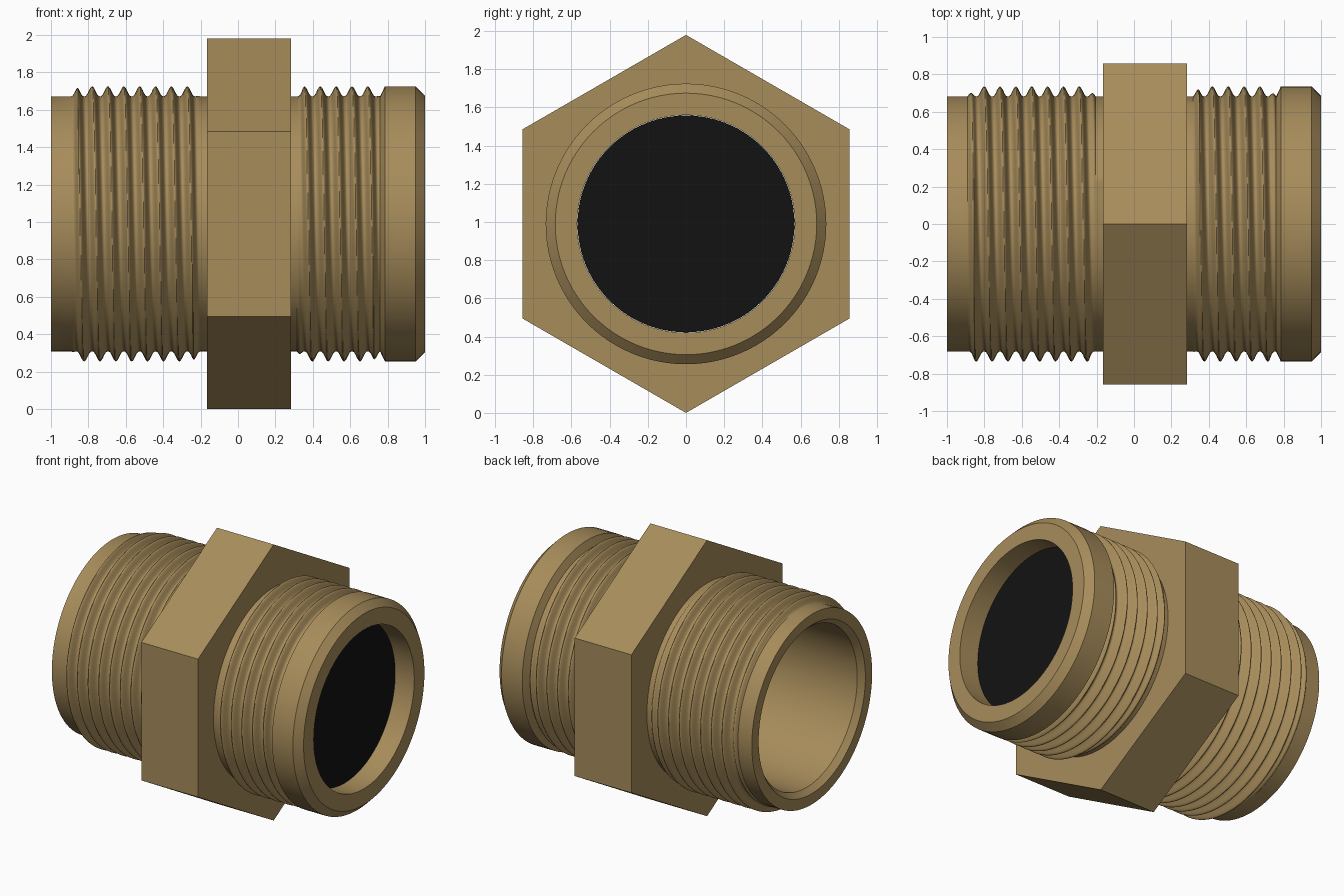
import bpy, bmesh
from math import sin, cos, pi, radians

if "Cube" in bpy.data.objects:
    bpy.data.objects.remove(bpy.data.objects["Cube"])

AXIS_Z = 0.99     # height of the pipe axis
PITCH = 0.0848    # thread pitch
ROOT = 0.682      # thread root radius
CREST = 0.735     # thread crest radius


def material(name, rgb):
    m = bpy.data.materials.new(name)
    m.diffuse_color = (*rgb, 1)
    m.use_nodes = True
    m.node_tree.nodes["Principled BSDF"].inputs["Base Color"].default_value = m.diffuse_color
    return m


def lathe(name, rows, sides, mat, angle):
    """Sweep a closed profile round the x axis; a radius may be a number or f(angle)."""
    bm = bmesh.new()
    rings = []
    for x, r in rows:
        ring = []
        for i in range(sides):
            a = 2 * pi * i / sides
            rad = r(a) if callable(r) else r
            ring.append(bm.verts.new((x, -rad * sin(a), AXIS_Z + rad * cos(a))))
        rings.append(ring)
    for k, ring in enumerate(rings):
        nxt = rings[(k + 1) % len(rings)]
        for i in range(sides):
            j = (i + 1) % sides
            bm.faces.new((ring[i], ring[j], nxt[j], nxt[i]))
    bmesh.ops.recalc_face_normals(bm, faces=bm.faces)
    me = bpy.data.meshes.new(name)
    bm.to_mesh(me)
    bm.free()
    me.materials.append(mat)
    ob = bpy.data.objects.new(name, me)
    bpy.context.collection.objects.link(ob)
    bpy.ops.object.select_all(action='DESELECT')
    ob.select_set(True)
    bpy.context.view_layer.objects.active = ob
    if angle:
        bpy.ops.object.shade_smooth_by_angle(angle=radians(angle))
    return ob


def thread(start, end, crest_x):
    """Rows of a right-hand helical thread, fading out at both ends."""
    n = round((end - start) / PITCH * 20)
    rows = []
    for k in range(n + 1):
        x = start + (end - start) * k / n
        fade = min(1, (x - start) / 0.035, (end - x) / 0.035)

        def radius(a, x=x, fade=fade):
            turn = (x - crest_x) / PITCH - a / (2 * pi)
            wave = (0.5 + 0.5 * cos(2 * pi * turn)) ** 1.25
            return ROOT + (CREST - ROOT) * max(0, fade) * wave
        rows.append((x, radius))
    return rows


brass = material("brass", (0.39, 0.265, 0.105))
black = material("black", (0.006, 0.006, 0.007))

# Threaded tube: plain left end, two threads, chamfered right collar, bore
profile = [(-1.0, 0.605), (-1.0, ROOT)]
profile += thread(-0.89, -0.205, -0.78)
profile += thread(0.315, 0.76, 0.44)
profile += [(0.785, CREST), (0.95, CREST), (1.0, 0.685),
            (1.0, 0.57), (-0.96, 0.57)]
lathe("threaded_tube", profile, 96, brass, 38)

# Hexagonal wrench collar, its inner edge hidden in the tube wall
lathe("hex_collar", [(-0.167, 0.99), (0.283, 0.99), (0.283, 0.67), (-0.167, 0.67)],
      6, brass, 0)

# Dark plug recessed in the right end of the bore
lathe("bore_plug", [(0.80, 0.0005), (0.80, 0.568), (0.85, 0.568), (0.85, 0.0005)],
      96, black, 38)
